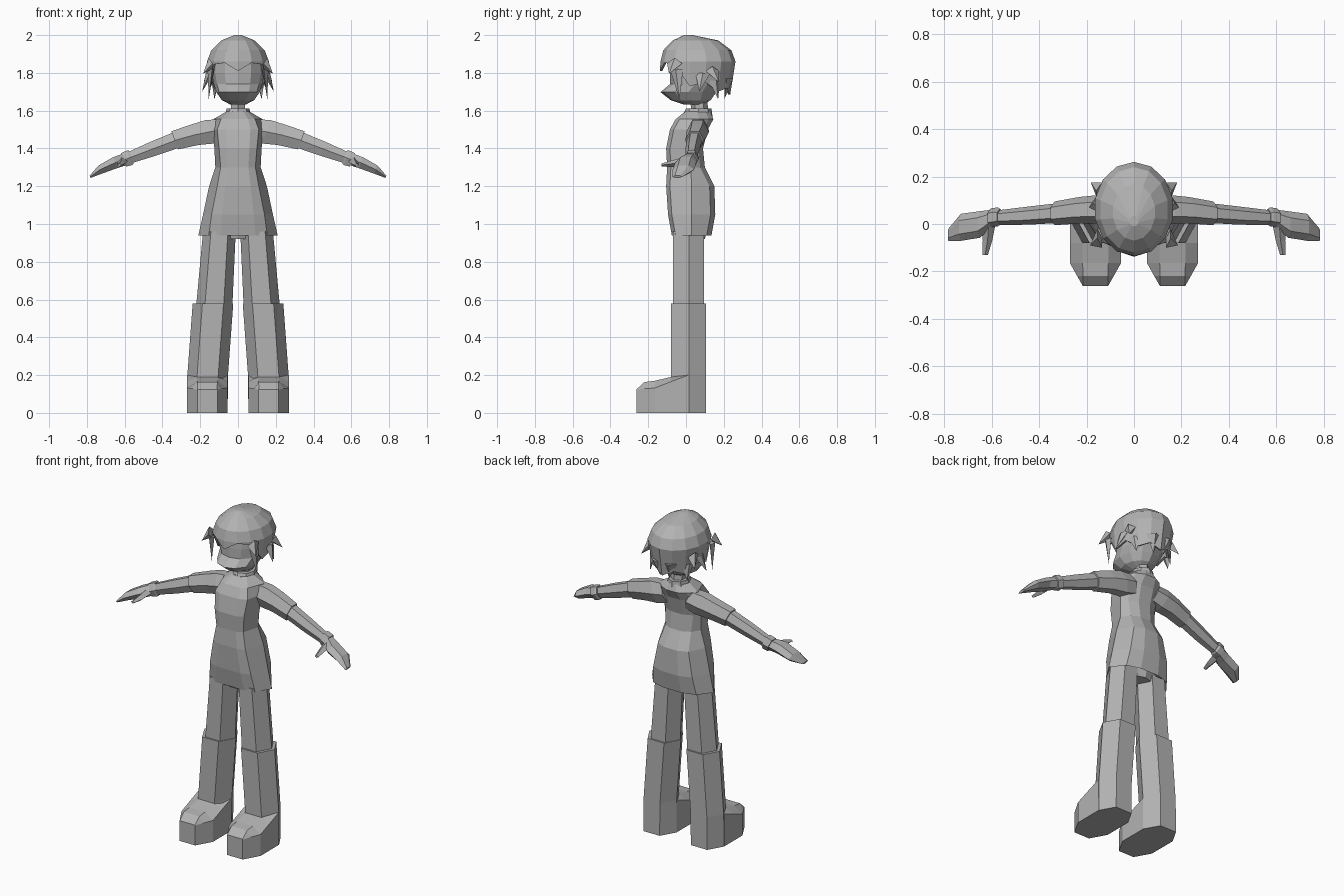
import bpy, bmesh, math
from mathutils import Vector

if "Cube" in bpy.data.objects:
    bpy.data.objects.remove(bpy.data.objects["Cube"])

grey = bpy.data.materials.new("plain grey")
grey.diffuse_color = (0.45, 0.45, 0.45, 1)
grey.use_nodes = True
grey.node_tree.nodes["Principled BSDF"].inputs["Base Color"].default_value = grey.diffuse_color


def finish(name, bm, mirror=False):
    bmesh.ops.recalc_face_normals(bm, faces=bm.faces)
    me = bpy.data.meshes.new(name)
    bm.to_mesh(me)
    bm.free()
    me.materials.append(grey)
    ob = bpy.data.objects.new(name, me)
    bpy.context.collection.objects.link(ob)
    if mirror:
        ob.modifiers.new("mirror", 'MIRROR').use_mirror_merge = False
    return ob


def loft(name, rings, mirror=False, caps=(True, True)):
    """Skin a list of equal-length rings of points."""
    bm = bmesh.new()
    rows = [[bm.verts.new(p) for p in r] for r in rings]
    n = len(rows[0])
    for a, b in zip(rows, rows[1:]):
        for i in range(n):
            j = (i + 1) % n
            bm.faces.new((a[i], a[j], b[j], b[i]))
    if caps[0]:
        bm.faces.new(rows[0][::-1])
    if caps[1]:
        bm.faces.new(rows[-1])
    return finish(name, bm, mirror)


def oval(z, rx, yf, yb, n=12):
    """Ring with its first point at the front."""
    out = []
    for i in range(n):
        a = 2 * math.pi * i / n
        c = (yf + yb) / 2
        out.append((rx * math.sin(a), c - (yb - yf) / 2 * math.cos(a), z))
    return out


def spike(name, base, tip, w, d):
    """Pointed hair lock: four-sided base tapering to a tip."""
    bm = bmesh.new()
    b, w, d = Vector(base), Vector(w), Vector(d)
    vs = [bm.verts.new(b + o) for o in (w, d, -w, -d)]
    t = bm.verts.new(tip)
    bm.faces.new(vs)
    for i in range(4):
        bm.faces.new((vs[i], vs[(i + 1) % 4], t))
    return finish(name, bm, True)


# Tunic: z, front half width, side half width, front y, side y, back y
def tunic_ring(z, fx, sx, yf, ys, yb):
    half = [(fx * .6, yf), (fx, yf + .02), (sx, ys), (fx * .95, yb - .025), (fx * .4, yb)]
    return [(x, y, z) for x, y in half] + [(-x, y, z) for x, y in reversed(half)]


loft("tunic", [tunic_ring(*r) for r in (
    (.97, .13, .18, -.06, .03, .12),
    (.94, .155, .21, -.075, .03, .135),
    (1.05, .14, .185, -.095, .03, .155),
    (1.2, .11, .153, -.105, .03, .15),
    (1.3, .092, .12, -.10, .025, .10),
    (1.4, .10, .125, -.105, .03, .09),
    (1.5, .11, .135, -.085, .05, .115),
    (1.555, .09, .13, -.055, .07, .145),
    (1.595, .05, .062, -.005, .06, .13))])

# Pelvis, collar and neck
loft("pelvis", [oval(.92, .10, -.05, .10, 8), oval(1.0, .15, -.07, .12, 8)])
loft("collar", [oval(1.57, .07, -.02, .14, 8), oval(1.612, .06, .0, .135, 8)])
loft("neck", [oval(1.58, .042, .03, .12, 6), oval(1.68, .042, .02, .11, 6)])


# Legs: six-sided columns, front and back faces flat
def leg_ring(z, xi, xo, yf, yb):
    e = (xo - xi) * .24
    m = .015
    return [(xi + e, yf, z), (xo - e, yf, z), (xo, m, z),
            (xo - e, yb, z), (xi + e, yb, z), (xi, m, z)]


loft("thigh", [leg_ring(.56, .03, .222, -.07, .095),
               leg_ring(.96, .012, .185, -.07, .095)], True)
loft("boot_shaft", [leg_ring(0, .055, .27, -.08, .105),
                    leg_ring(.2, .053, .268, -.08, .105),
                    leg_ring(.58, .025, .24, -.08, .105)], True)


# Foot: y, outer half width, side z, ridge half width, ridge z
def foot_ring(y, w, zs, r, zt):
    c = .1625
    return [(c - w, y, 0), (c - w, y, zs), (c - r, y, zt),
            (c + r, y, zt), (c + w, y, zs), (c + w, y, 0)]


loft("foot", [foot_ring(*r) for r in (
    (-.262, .053, .123, .052, .125), (-.22, .077, .128, .053, .163),
    (-.165, .1075, .132, .054, .17), (-.08, .1075, .165, .054, .19),
    (.012, .1075, .2, .054, .201))], True)


# Arms: x, y, z, half depth, half height; rings lean with the arm
def arm_ring(x, y, z, hy, hz):
    pts = []
    for i in range(6):
        a = math.pi * i / 3
        dz = hz * 1.15 * math.sin(a)
        pts.append((x + .38 * dz, y + hy * math.cos(a), z + dz))
    return pts


for name, rows in {
    "sleeve": ((.08, .065, 1.50, .055, .055), (.15, .062, 1.488, .06, .062),
               (.23, .058, 1.472, .056, .054), (.335, .045, 1.443, .05, .048)),
    "forearm": ((.32, .046, 1.447, .042, .041), (.45, .035, 1.398, .038, .037),
                (.59, .026, 1.345, .03, .028)),
    "cuff": ((.565, .03, 1.355, .034, .034), (.575, .03, 1.35, .04, .038),
             (.605, .026, 1.34, .04, .036)),
    "hand": ((.595, .025, 1.343, .036, .03), (.65, -.002, 1.325, .056, .029),
             (.73, -.014, 1.288, .057, .022), (.783, -.046, 1.25, .026, .006)),
}.items():
    loft(name, [arm_ring(*r) for r in rows], True)


def thumb_ring(x, y, z, hx, hz):
    return [(x - hx, y, z), (x, y, z + hz), (x + hx, y, z), (x, y, z - hz)]


loft("thumb", [thumb_ring(.612, .01, 1.335, .03, .025),
               thumb_ring(.618, -.07, 1.32, .02, .018),
               thumb_ring(.628, -.13, 1.312, .012, .008)], True)

# Head with a jaw that juts out under a ledge
loft("head", [oval(*r) for r in (
    (1.632, .04, -.01, .09), (1.655, .085, -.08, .13), (1.698, .115, -.135, .16),
    (1.74, .128, -.085, .18), (1.80, .14, -.085, .21), (1.88, .13, -.08, .2))])

# Hair shell: domed rings over a jagged hem, heights run front to back
hem = [1.81, 1.853, 1.845, 1.73, 1.75, 1.70, 1.72, 1.685]
hem_ring = []
for i in range(14):
    k = min(i, 14 - i)
    a = 2 * math.pi * i / 14
    s = (1.0, .98, 1.0, .95, .92, .86, .86, .86)[k]
    hem_ring.append((.165 * s * math.sin(a), .062 - .2 * s * math.cos(a), hem[k]))
shell = loft("hair", [hem_ring] + [oval(*r, 14) for r in (
    (1.86, .168, -.135, .262), (1.92, .145, -.12, .24),
    (1.972, .09, -.07, .17), (2.0, .02, -.01, .035))], caps=(False, True))
sol = shell.modifiers.new("thickness", 'SOLIDIFY')
sol.thickness = .012
sol.offset = -1

# Loose locks on the sides and nape
for name, base, tip, w, d in (
    ("temple_lock", (.145, -.05, 1.82), (.155, -.035, 1.66), (.008, .035, 0), (.016, -.005, 0)),
    ("upper_side_lock", (.145, -.06, 1.85), (.185, -.09, 1.795), (.01, .04, .0), (.01, 0, .03)),
    ("ear_lock", (.15, .09, 1.80), (.19, .07, 1.70), (0, .04, 0), (.02, 0, 0)),
    ("rear_side_lock", (.145, .14, 1.81), (.182, .175, 1.75), (-.01, .035, 0), (.015, 0, .025)),
    ("lower_lock", (.12, .15, 1.76), (.125, .17, 1.66), (-.02, .03, 0), (.015, .01, 0)),
    ("nape_lock", (.05, .225, 1.77), (.03, .205, 1.665), (.04, -.01, 0), (0, .025, 0)),
):
    spike(name, base, tip, w, d)
